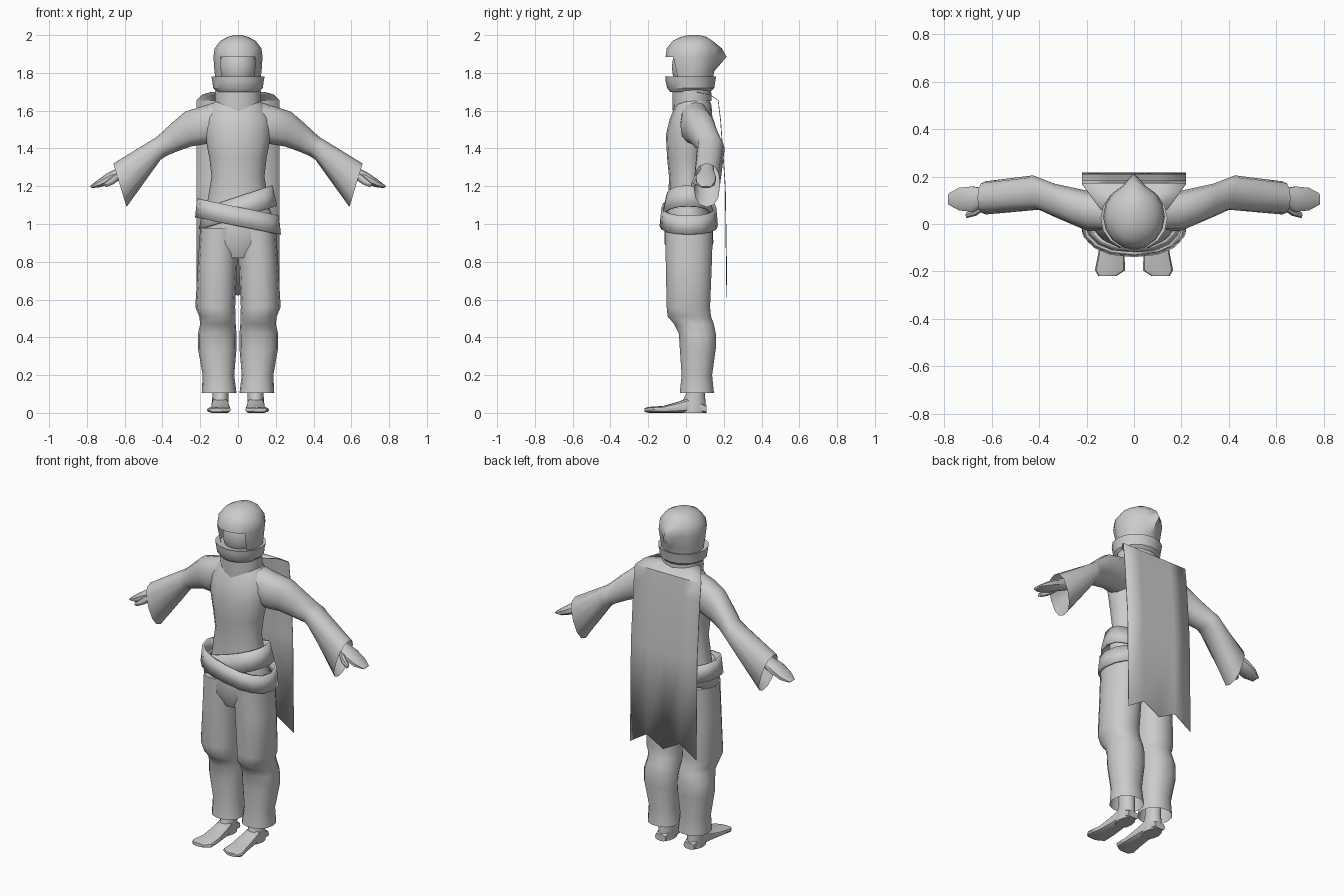
import bpy, bmesh, math
from mathutils import Vector

if "Cube" in bpy.data.objects:
    bpy.data.objects.remove(bpy.data.objects["Cube"])

grey = bpy.data.materials.new("cloth_grey")
grey.diffuse_color = (0.6, 0.6, 0.6, 1)
grey.use_nodes = True
grey.node_tree.nodes["Principled BSDF"].inputs["Base Color"].default_value = grey.diffuse_color


def finish(name, bm, mirror=False, thick=0, angle=40):
    """Turn a bmesh into a shaded object."""
    bmesh.ops.recalc_face_normals(bm, faces=bm.faces)
    me = bpy.data.meshes.new(name)
    bm.to_mesh(me)
    bm.free()
    me.materials.append(grey)
    ob = bpy.data.objects.new(name, me)
    bpy.context.collection.objects.link(ob)
    bpy.ops.object.select_all(action='DESELECT')
    ob.select_set(True)
    bpy.context.view_layer.objects.active = ob
    bpy.ops.object.shade_smooth_by_angle(angle=math.radians(angle))
    if mirror:
        ob.modifiers.new("mirror", 'MIRROR')
    if thick:
        mod = ob.modifiers.new("thickness", 'SOLIDIFY')
        mod.thickness = thick
    return ob


def loft(rings, n=16, p=1.0, caps=(True, True)):
    """Skin rings given as (centre, u axis, v axis); p below 1 squares them."""
    bm = bmesh.new()
    loops = []
    for c, u, v in rings:
        loop = []
        for i in range(n):
            a = math.tau * i / n
            cs, sn = math.cos(a), math.sin(a)
            k, m = (math.copysign(abs(t) ** p, t) if abs(t) > 1e-6 else 0 for t in (cs, sn))
            loop.append(bm.verts.new(Vector(c) + Vector(u) * k + Vector(v) * m))
        loops.append(loop)
    for a, b in zip(loops, loops[1:]):
        for i in range(n):
            j = (i + 1) % n
            bm.faces.new((a[i], a[j], b[j], b[i]))
    for flag, loop in zip(caps, (loops[0], loops[-1])):
        if flag:
            bm.faces.new(loop)
    return bm


def upright(rows):
    """Rings from (z, x0, x1, y0, y1)."""
    return [(((a + b) / 2, (c + d) / 2, z), ((b - a) / 2, 0, 0), (0, (d - c) / 2, 0))
            for z, a, b, c, d in rows]


def centred(rows):
    """Rings from (z, half width, y0, y1)."""
    return upright([(z, -w, w, c, d) for z, w, c, d in rows])


def sideways(rows):
    """Rings from (top x, top z, bottom x, bottom z, y0, y1)."""
    return [(((a + c) / 2, (e + f) / 2, (b + d) / 2), ((a - c) / 2, 0, (b - d) / 2),
             (0, (f - e) / 2, 0)) for a, b, c, d, e, f in rows]


# Tunic body
finish("tunic", loft(centred([
    (0.95, .18, -.11, .13), (1.1, .165, -.095, .115), (1.25, .14, -.09, .10),
    (1.35, .152, -.10, .11), (1.47, .175, -.107, .13), (1.56, .175, -.085, .14),
    (1.63, .14, -.055, .135), (1.69, .08, -.02, .11)])))

# Sleeves with wide drooping cuffs
finish("sleeve", loft(sideways([
    (.09, 1.655, .13, 1.43, -.03, .12), (.20, 1.62, .19, 1.42, -.03, .14),
    (.28, 1.595, .25, 1.41, 0, .155), (.35, 1.535, .32, 1.385, .03, .17),
    (.42, 1.47, .38, 1.36, .06, .195), (.44, 1.455, .41, 1.34, .058, .205),
    (.66, 1.32, .59, 1.09, .04, .18)]), 12, .85, (True, False)), True)

# Hands
finish("hand", loft(sideways([
    (.56, 1.34, .54, 1.27, .08, .15), (.63, 1.30, .61, 1.24, .07, .15),
    (.69, 1.27, .67, 1.215, .05, .16), (.74, 1.235, .73, 1.195, .055, .155),
    (.785, 1.20, .775, 1.19, .08, .13)]), 10, .8), True)
finish("thumb", loft(sideways([
    (.635, 1.28, .625, 1.235, .06, .10), (.67, 1.25, .66, 1.21, .035, .075),
    (.71, 1.215, .70, 1.195, .025, .05)]), 8), True)

# Trousers: seat and baggy legs gathered at the knees
finish("seat", loft(centred([
    (0.82, .12, -.08, .11), (0.9, .195, -.115, .145), (1.0, .195, -.115, .14),
    (1.08, .17, -.1, .12)])))
finish("trouser_leg", loft(upright([
    (.98, .0, .20, -.115, .145), (.8, .003, .212, -.11, .14), (.56, .015, .226, -.105, .13),
    (.51, .012, .205, -.10, .135), (.47, .012, .20, -.065, .15), (.42, .008, .212, -.04, .16),
    (.34, .008, .212, -.035, .16), (.2, .02, .187, -.025, .14), (.105, .008, .192, -.035, .15)]),
    14, .9, (True, False)), True)

# Feet
finish("ankle", loft(upright([
    (.25, .05, .14, .0, .10), (.1, .05, .135, .0, .10), (.04, .05, .14, -.03, .105),
    (.0, .05, .14, -.03, .105)]), 12), True)
foot = [(.108, .06, .13, 0, .04), (.03, .05, .138, 0, .085), (-.04, .045, .142, 0, .06),
        (-.12, .04, .15, 0, .037), (-.195, .038, .165, 0, .032), (-.22, .075, .15, .005, .025)]
finish("foot", loft([(((a + b) / 2, y, (c + d) / 2), ((b - a) / 2, 0, 0), (0, 0, (d - c) / 2))
                     for y, a, b, c, d in foot], 12, .7), True)


# Two crossed sash bands, each tilted across the waist
def band(name, z, height, w, y0, y1, tilt, flare):
    y, h = (y0 + y1) / 2, (y1 - y0) / 2
    rings = [((0, y, z + s * height / 2), (w - s * flare, 0, tilt), (0, h - s * flare, 0))
             for s in (-1, 1)]
    finish(name, loft(rings, 16, .85, (False, False)), thick=.012)


band("lower_sash", 1.04, .10, .222, -.135, .165, -.045, .005)
band("upper_sash", 1.09, .11, .195, -.118, .14, .06, .012)

# Neck and pointed neckerchief
finish("neck", loft(centred([(1.6, .07, -.02, .1), (1.8, .075, -.04, .11)]), 12))
bm = loft(centred([(1.65, .122, -.07, .135), (1.68, .122, -.072, .135), (1.74, .118, -.07, .13)]),
          16, 1, (False, False))
for v in bm.verts:
    if v.co.z < 1.66 and v.co.y < 0:
        v.co.z -= .055 * max(0, 1 - abs(v.co.x) / .12)
finish("neckerchief", bm)

# Scarf collar
finish("collar", loft(centred([
    (1.70, .112, -.085, .13), (1.72, .132, -.10, .15), (1.755, .136, -.108, .155),
    (1.78, .141, -.11, .16), (1.77, .11, -.08, .13)]), 16, 1, (False, True)), angle=30)

# Head inside the hood
bm = bmesh.new()
bmesh.ops.create_uvsphere(bm, u_segments=16, v_segments=10, radius=1)
for v in bm.verts:
    v.co = Vector((v.co.x * .10, v.co.y * .105 + .03, v.co.z * .13 + 1.83))
finish("face", bm)

# Hood with a peak at the back and an opening at the face
bm = loft(centred([
    (1.76, .118, -.07, .14), (1.81, .125, -.085, .15), (1.885, .13, -.108, .17),
    (1.93, .124, -.102, .165), (1.97, .093, -.07, .14), (1.99, .055, -.03, .11),
    (2.0, .02, .01, .07)]), 16, 1, (False, True))
for v in bm.verts:
    if abs(v.co.x) < .01 and v.co.y > .13 and 1.86 < v.co.z < 1.95:
        v.co.y += .045 if v.co.z < 1.9 else .025
opening = []
for f in bm.faces:
    c = f.calc_center_median()
    if c.z < 1.87 and c.y < -.04 and abs(c.x) < .08:
        opening.append(f)
bmesh.ops.delete(bm, geom=opening, context='FACES')
finish("hood", bm, angle=50)

# Cape: draped profile with a ragged hem
profile = [(.06, 1.70, .14), (.13, 1.685, .19), (.172, 1.655, .22), (.185, 1.55, .22),
           (.21, 1.2, .22), (.218, .64, .22)]
hem = [-.03, .04, -.02, .04, -.03]
bm = bmesh.new()
grid = [[bm.verts.new((w * (i - 2) / 2, y, z + (hem[i] if z < 1 else 0))) for i in range(5)]
        for y, z, w in profile]
for a, b in zip(grid, grid[1:]):
    for i in range(4):
        bm.faces.new((a[i], b[i], b[i + 1], a[i + 1]))
finish("cape", bm, thick=.004)
